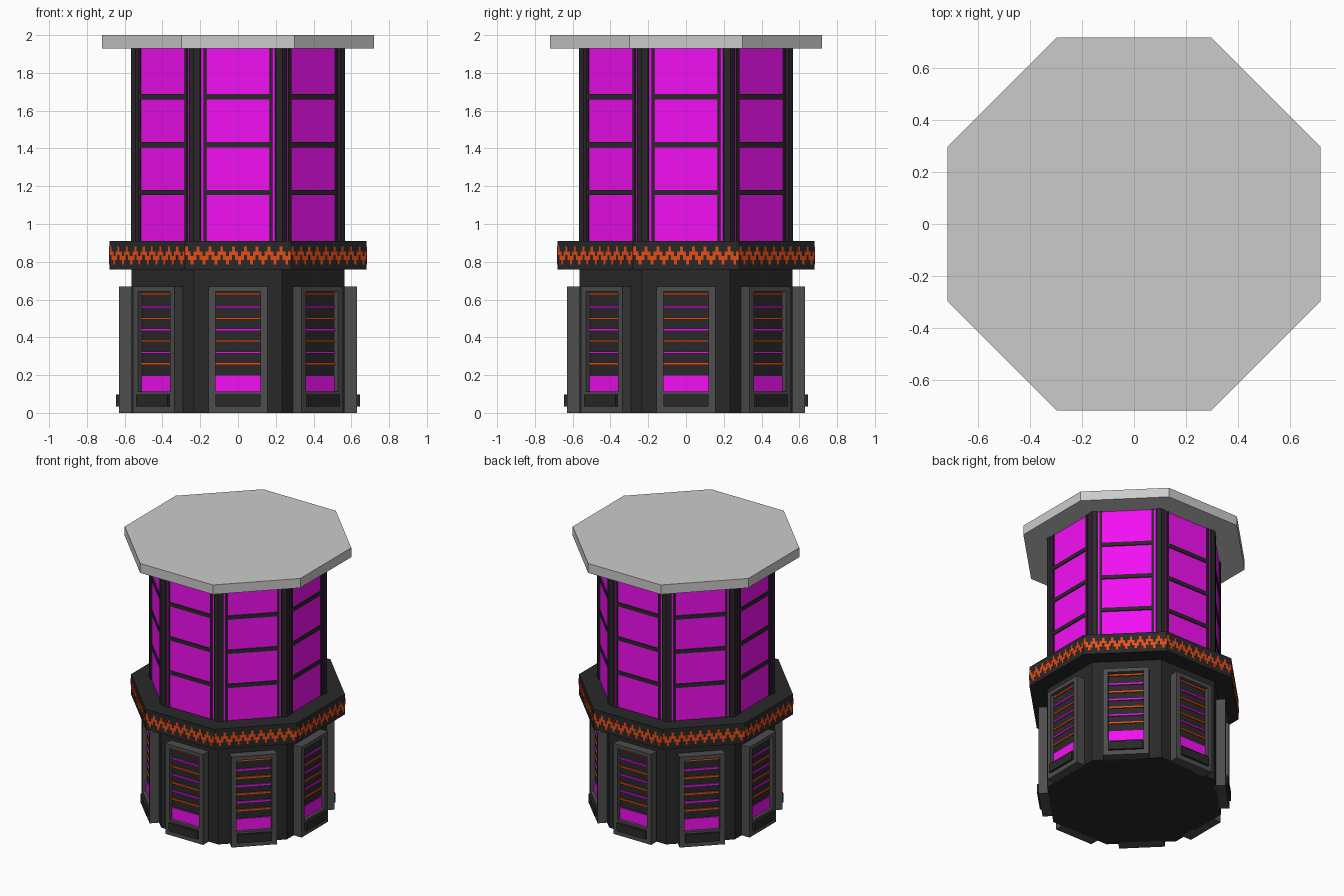
import bpy, bmesh, math

if "Cube" in bpy.data.objects:
    bpy.data.objects.remove(bpy.data.objects["Cube"])

T = math.tan(math.pi / 8)          # half side of an octagon = apothem * T


def material(name, rgb):
    m = bpy.data.materials.new(name)
    m.diffuse_color = (*rgb, 1)
    m.use_nodes = True
    m.node_tree.nodes["Principled BSDF"].inputs["Base Color"].default_value = m.diffuse_color
    return m


DARK = material("dark_metal", (0.022, 0.022, 0.022))
FRAME = material("frame_grey", (0.075, 0.075, 0.075))
GLOW = material("magenta_glow", (0.9, 0.005, 0.9))
ORANGE = material("orange_glow", (0.8, 0.075, 0.008))


def finish(name, bm, mat):
    bmesh.ops.recalc_face_normals(bm, faces=bm.faces[:])
    me = bpy.data.meshes.new(name)
    bm.to_mesh(me)
    bm.free()
    ob = bpy.data.objects.new(name, me)
    bpy.context.collection.objects.link(ob)
    if mat:
        me.materials.append(mat)
    return ob


def add_prism(bm, pts, z0, z1):
    lo = [bm.verts.new((x, y, z0)) for x, y in pts]
    hi = [bm.verts.new((x, y, z1)) for x, y in pts]
    bm.faces.new(lo[::-1])
    bm.faces.new(hi)
    n = len(pts)
    for i in range(n):
        j = (i + 1) % n
        bm.faces.new((lo[i], lo[j], hi[j], hi[i]))


def octagon(name, apothem, z0, z1, mat=None):
    r = apothem / math.cos(math.pi / 8)
    bm = bmesh.new()
    angles = [math.pi / 8 + k * math.pi / 4 for k in range(8)]
    add_prism(bm, [(r * math.cos(a), r * math.sin(a)) for a in angles], z0, z1)
    return finish(name, bm, mat)


def around(name, prisms, mat):
    """Repeat prisms (points, z0, z1) made for the front face on all eight sides."""
    bm = bmesh.new()
    for k in range(8):
        ca, sa = math.cos(k * math.pi / 4), math.sin(k * math.pi / 4)
        for pts, z0, z1 in prisms:
            add_prism(bm, [(x * ca - y * sa, x * sa + y * ca) for x, y in pts], z0, z1)
    return finish(name, bm, mat)


def box(x0, x1, inner, outer, z0, z1):
    return [(x0, -outer), (x1, -outer), (x1, -inner), (x0, -inner)], z0, z1


# Main octagonal masses
octagon("base_core", 0.565, 0, 0.77, DARK)
octagon("middle_ring", 0.68, 0.76, 0.91, DARK)
octagon("glowing_column", 0.558, 0.90, 1.94, GLOW)
octagon("top_slab", 0.72, 1.93, 2.0)

# Corner posts wrapping each column edge
c, s, o, i = 0.035, math.sqrt(0.5), 0.567, 0.54
post = [(o * T - c, -o), (o * T, -o), (o * T + c * s, -o + c * s),
        (i * T + c * s, -i + c * s), (i * T, -i), (i * T - c, -i)]
around("corner_posts", [(post, 0.90, 1.94)], DARK)

# Thin bars dividing the glowing panes
bars = [box(x - 0.008, x + 0.008, 0.55, 0.566, 0.90, 1.94) for x in (-0.175, 0.175)]
bars += [box(-0.168, 0.168, 0.55, 0.565, z - 0.014, z + 0.014) for z in (1.167, 1.42, 1.673)]
around("pane_bars", bars, DARK)

# Stepped zigzag band around the ring
n, half = 36, 0.68 * T
w = 2 * half / n
steps = (0.858, 0.832, 0.808, 0.832)
around("zigzag_band", [box(-half + k * w, -half + (k + 1) * w, 0.67, 0.682,
                           steps[k % 4] - 0.023, steps[k % 4] + 0.023)
                       for k in range(n)], ORANGE)

# Vent frames, recessed backs and foot blocks
around("vent_frames", [box(-0.155, -0.12, 0.55, 0.63, 0, 0.67),
                       box(0.12, 0.155, 0.55, 0.63, 0, 0.67),
                       box(-0.12, 0.12, 0.55, 0.63, 0.642, 0.67),
                       box(-0.12, 0.12, 0.55, 0.63, 0, 0.112)], FRAME)
around("vent_backs", [box(-0.12, 0.12, 0.55, 0.60, 0.112, 0.642)], DARK)
around("foot_blocks", [box(-0.118, 0.118, 0.62, 0.645, 0.035, 0.097)], DARK)

# Glowing slats and lower light panel
around("orange_slats", [box(-0.118, 0.118, 0.59, 0.608, z - 0.006, z + 0.006)
                        for z in (0.26, 0.38, 0.50, 0.63)], ORANGE)
around("magenta_slats", [box(-0.118, 0.118, 0.59, 0.608, z - 0.006, z + 0.006)
                         for z in (0.32, 0.44, 0.56)], GLOW)
around("lower_lights", [box(-0.118, 0.118, 0.59, 0.606, 0.112, 0.197)], GLOW)
